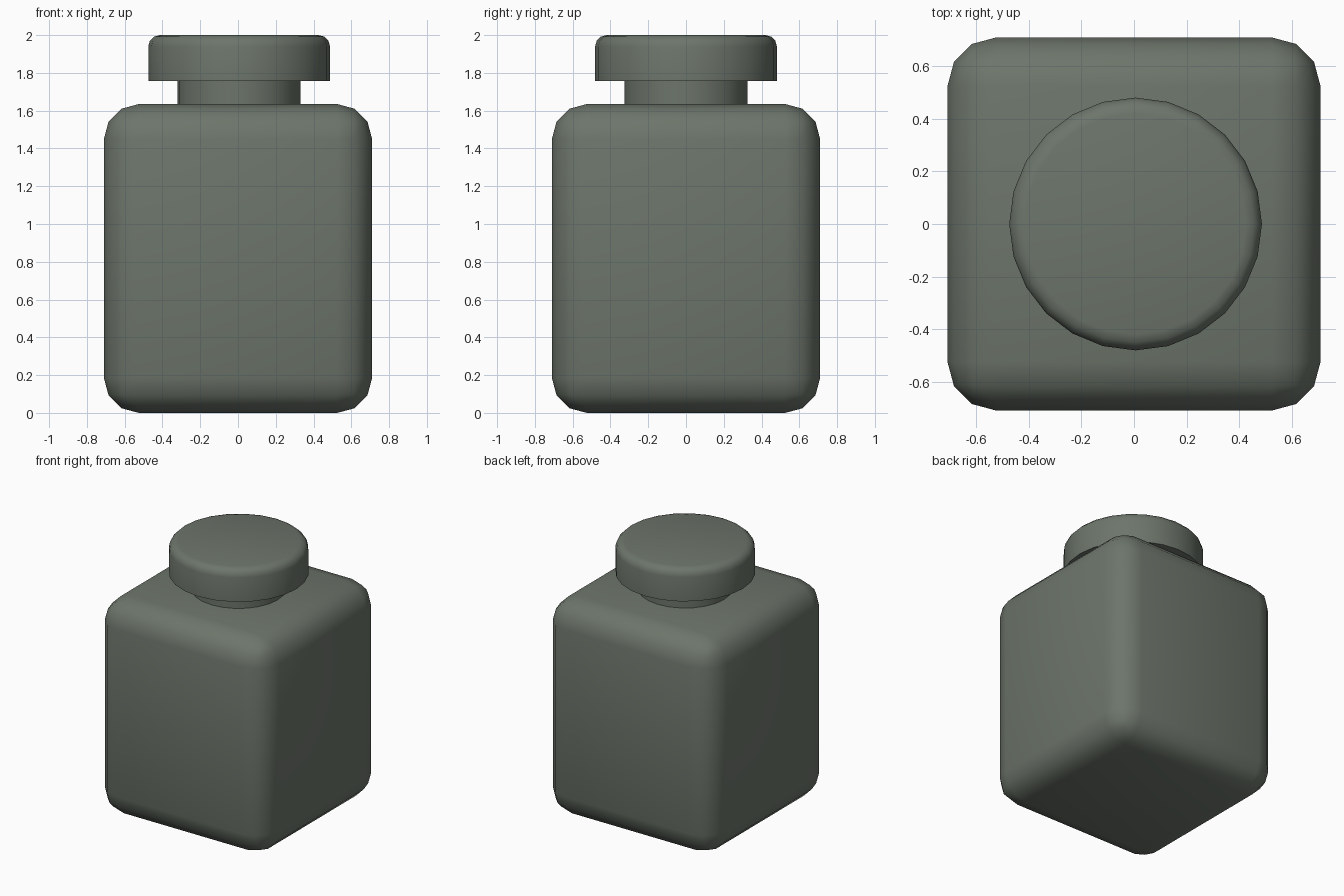
import bpy
import bmesh
from math import radians

old = bpy.data.objects.get("Cube")
if old:
    bpy.data.objects.remove(old, do_unlink=True)

# Single grey-green colour
colour = (0.152, 0.178, 0.146, 1)
mat = bpy.data.materials.new("grey_green")
mat.use_nodes = True
mat.diffuse_color = colour
mat.node_tree.nodes["Principled BSDF"].inputs["Base Color"].default_value = colour


def finish(obj, name):
    obj.name = name
    obj.data.name = name
    obj.data.materials.append(mat)
    bpy.ops.object.select_all(action="DESELECT")
    obj.select_set(True)
    bpy.context.view_layer.objects.active = obj
    bpy.ops.object.shade_smooth_by_angle(angle=radians(40))


def round_edges(obj, width, pick):
    """Bevel the edges for which pick(edge) is true."""
    bm = bmesh.new()
    bm.from_mesh(obj.data)
    bmesh.ops.bevel(bm, geom=[e for e in bm.edges if pick(e)], offset=width,
                    segments=3, profile=0.5, affect="EDGES")
    bm.to_mesh(obj.data)
    bm.free()


def cylinder(radius, bottom, top):
    bpy.ops.mesh.primitive_cylinder_add(
        vertices=24, radius=radius, depth=top - bottom,
        location=(0.006, 0, (top + bottom) / 2))
    return bpy.context.object


# Rounded square body
body_size, body_top = 1.42, 1.635
bpy.ops.mesh.primitive_cube_add(size=1, location=(0, 0, body_top / 2))
body = bpy.context.object
for v in body.data.vertices:
    v.co.x *= body_size
    v.co.y *= body_size
    v.co.z *= body_top
round_edges(body, 0.185, lambda e: True)
finish(body, "bottle_body")

# Neck, sunk slightly into body and lid
finish(cylinder(0.326, 1.6, 1.78), "bottle_neck")

# Lid with a rounded top rim
lid = cylinder(0.481, 1.757, 2.0)
round_edges(lid, 0.06, lambda e: all(v.co.z > 0 for v in e.verts))
finish(lid, "lid")
